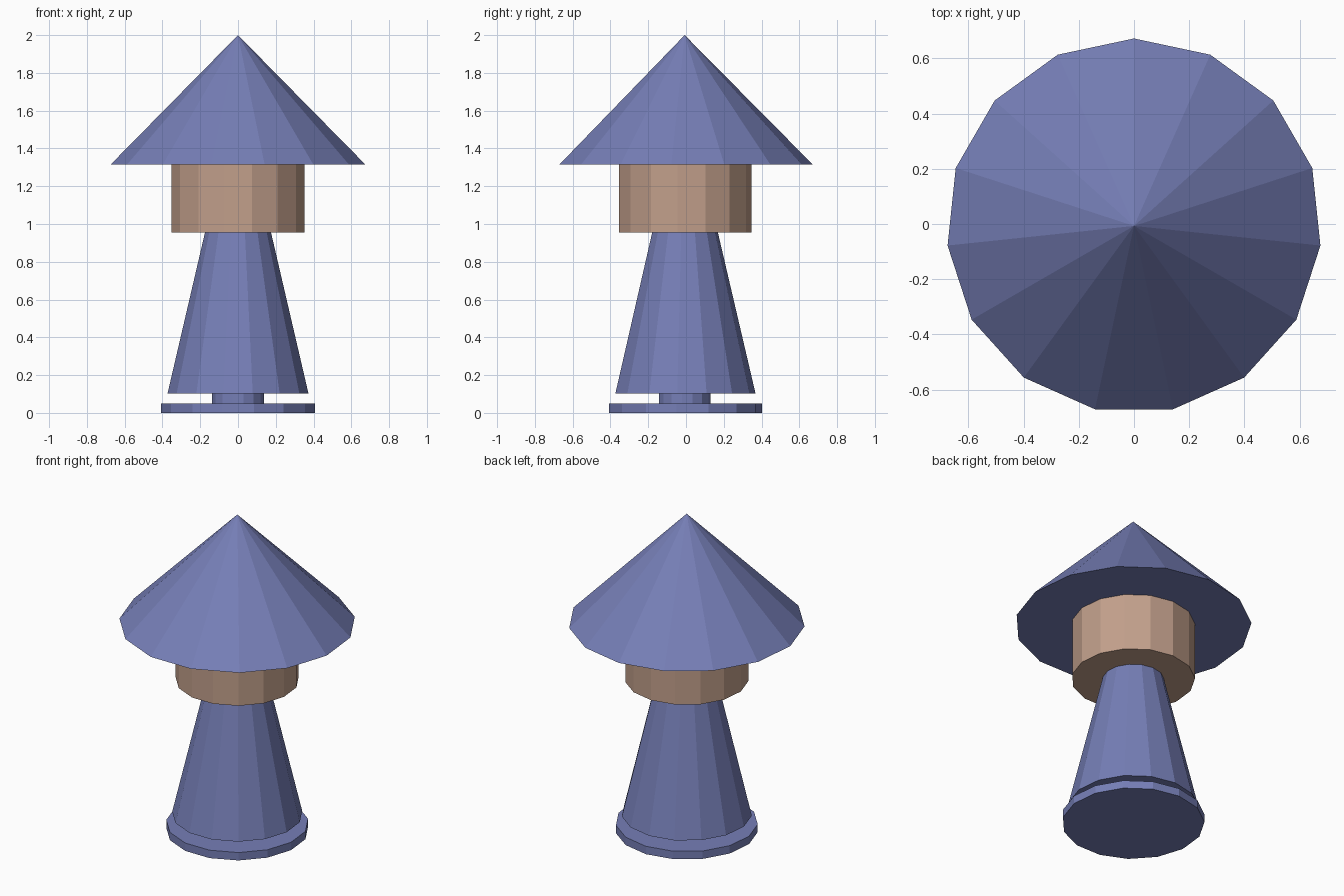
import bpy

if "Cube" in bpy.data.objects:
    bpy.data.objects.remove(bpy.data.objects["Cube"])

SIDES = 15
Y = -0.007  # odd-sided ring: a corner at the back, a flat at the front


def material(name, rgb):
    m = bpy.data.materials.new(name)
    m.diffuse_color = (*rgb, 1)
    m.use_nodes = True
    m.node_tree.nodes["Principled BSDF"].inputs["Base Color"].default_value = m.diffuse_color
    return m


blue = material("blue", (0.18, 0.21, 0.47))
tan = material("tan", (0.54, 0.35, 0.26))


def section(name, z0, z1, r0, r1, mat):
    bpy.ops.mesh.primitive_cone_add(vertices=SIDES, radius1=r0, radius2=r1,
                                    depth=z1 - z0, location=(0, Y, (z0 + z1) / 2))
    ob = bpy.context.object
    ob.name = name
    ob.data.materials.append(mat)
    return ob


# Foot disc and the short neck above it
section("base_disc", 0, 0.05, 0.409, 0.409, blue)
section("base_neck", 0.05, 0.103, 0.138, 0.138, blue)
# Tapered body
section("body", 0.103, 0.954, 0.375, 0.176, blue)
# Drum under the roof
section("drum", 0.954, 1.314, 0.355, 0.355, tan)
# Pointed roof
section("roof", 1.314, 2.0, 0.679, 0, blue)
